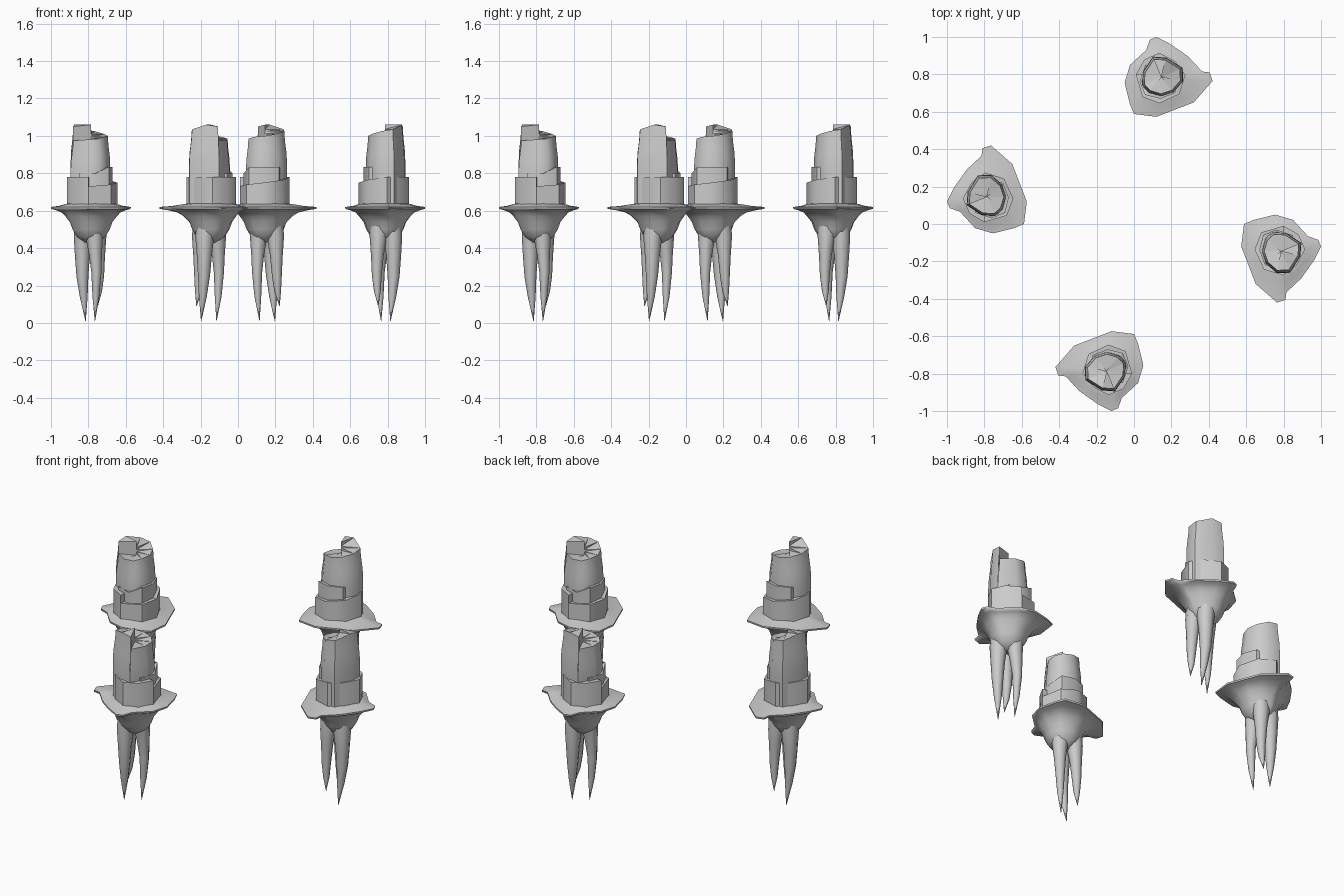
import bpy, bmesh, math
from mathutils import Vector

if "Cube" in bpy.data.objects:
    bpy.data.objects.remove(bpy.data.objects["Cube"])

C = Vector((-0.145, -0.785))   # axis of the front tower; the other three are quarter turns


def finish(bm, name, angle=50):
    """Turn a bmesh into four objects placed by quarter turns around z."""
    bmesh.ops.remove_doubles(bm, verts=bm.verts, dist=1e-5)
    bmesh.ops.dissolve_degenerate(bm, edges=bm.edges, dist=1e-5)
    bmesh.ops.recalc_face_normals(bm, faces=bm.faces)
    me = bpy.data.meshes.new(name)
    bm.to_mesh(me)
    bm.free()
    for k in range(4):
        ob = bpy.data.objects.new(f"{name}_{k + 1}", me)
        ob.rotation_euler.z = k * math.pi / 2
        bpy.context.collection.objects.link(ob)
        if k == 0:
            bpy.ops.object.select_all(action='DESELECT')
            bpy.context.view_layer.objects.active = ob
            ob.select_set(True)
            bpy.ops.object.shade_smooth_by_angle(angle=math.radians(angle))


def loft(bm, rings):
    """Skin closed rings of equal size and cap both ends."""
    vs = [[bm.verts.new(p) for p in r] for r in rings]
    n = len(vs[0])
    for a, b in zip(vs, vs[1:]):
        for i in range(n):
            j = (i + 1) % n
            bm.faces.new((a[i], a[j], b[j], b[i]))
    bm.faces.new(vs[0])
    bm.faces.new(vs[-1])


def spiral_block(name, pts, z0, levels=((0, 1), (1, 1)), end_z=None):
    """Prism whose roof winds round the axis; a step wall closes the start and end."""
    cols = list(pts) + [(pts[0][0], pts[0][1], pts[0][2] if end_z is None else end_z)]
    bm = bmesh.new()
    grid = []
    for x, y, z in cols:
        d = Vector((x, y)) - C
        col = [bm.verts.new((*(C + d * s), z0 + (z - z0) * t)) for t, s in levels]
        col.append(bm.verts.new((*C, z)))      # roof vertex on the axis
        grid.append(col)
    for a, b in zip(grid, grid[1:]):
        for k in range(len(levels) - 1):
            bm.faces.new((a[k], b[k], b[k + 1], a[k + 1]))
        bm.faces.new((a[-2], b[-2], b[-1]))
        bm.faces.new((a[-2], b[-1], a[-1]))
    if end_z is not None:
        a, b = grid[0], grid[-1]
        bm.faces.new((a[-2], b[-2], b[-1], a[-1]))
    finish(bm, name)


# Tower shaft with a winding roof
spiral_block("tower_shaft", [
    (-.105, -.885, 1.05), (-.17, -.88, 1.06), (-.25, -.83, 1.035), (-.252, -.765, 1.025),
    (-.205, -.712, 1.01), (-.145, -.692, 1.0), (-.085, -.71, .995), (-.052, -.745, .985),
    (-.055, -.81, .98)], .6,
    ((0, 1.1), (.45, 1.1), (.57, 1.1), (.72, 1.07), (.88, .99), (1, .96)), end_z=.975)

# Inner step on the back of the tower
spiral_block("inner_step", [
    (-.03, -.76, .80), (-.06, -.85, .80), (-.2, -.85, .80), (-.235, -.78, .82),
    (-.22, -.70, .835), (-.14, -.67, .835), (-.06, -.69, .835)], .6)

# Collar whose top edge sinks round the back
spiral_block("collar", [
    (-.01, -.80, .78), (-.056, -.88, .78), (-.136, -.915, .78), (-.22, -.87, .78),
    (-.275, -.797, .78), (-.243, -.695, .765), (-.136, -.645, .75), (-.045, -.68, .74)],
    .6, end_z=.73)

# Ragged skirt flowing into the funnel-shaped trunk
outline = [(-.42, -.765), (-.32, -.65), (-.22, -.612), (-.12, -.573), (0, -.588), (.022, -.64),
           (.05, -.755), (.022, -.85), (-.065, -.93), (-.085, -.985), (-.12, -1.0),
           (-.195, -.962), (-.29, -.895), (-.365, -.815), (-.405, -.81)]


def skirt_ring(core, f, z):
    r = []
    for p in outline:
        d = Vector(p) - C
        q = C + d.normalized() * core * (1 - f) + d * f
        r.append((q.x, q.y, z))
    return r


bm = bmesh.new()
loft(bm, [skirt_ring(*a) for a in (
    (.11, 0, .64), (.13, .1, .636), (.13, .5, .626), (.13, 1, .62), (.13, .99, .61),
    (.13, .65, .602), (.13, .32, .59), (.128, .12, .57), (.115, 0, .54), (.1, 0, .5),
    (.075, 0, .46), (.035, 0, .43))])
finish(bm, "skirt", 60)

# Three pointed roots under each skirt: (x, y, z, radius)
roots = [
    [(-.185, -.755, .56, .055), (-.2, -.75, .46, .046), (-.205, -.745, .36, .034),
     (-.208, -.742, .25, .026), (-.212, -.745, .17, .018), (-.222, -.75, .09, .001)],
    [(-.165, -.815, .56, .06), (-.178, -.828, .46, .05), (-.18, -.832, .36, .04),
     (-.182, -.832, .25, .032), (-.188, -.825, .14, .021), (-.197, -.815, .01, .001)],
    [(-.12, -.775, .56, .06), (-.11, -.768, .46, .046), (-.105, -.762, .36, .034),
     (-.102, -.757, .27, .027), (-.106, -.76, .14, .018), (-.115, -.765, .01, .001)]]
for k, path in enumerate(roots):
    bm = bmesh.new()
    loft(bm, [[(x + r * math.cos(i * math.pi / 4), y + r * math.sin(i * math.pi / 4), z)
               for i in range(8)] for x, y, z, r in path])
    finish(bm, "root_" + "abc"[k], 60)
